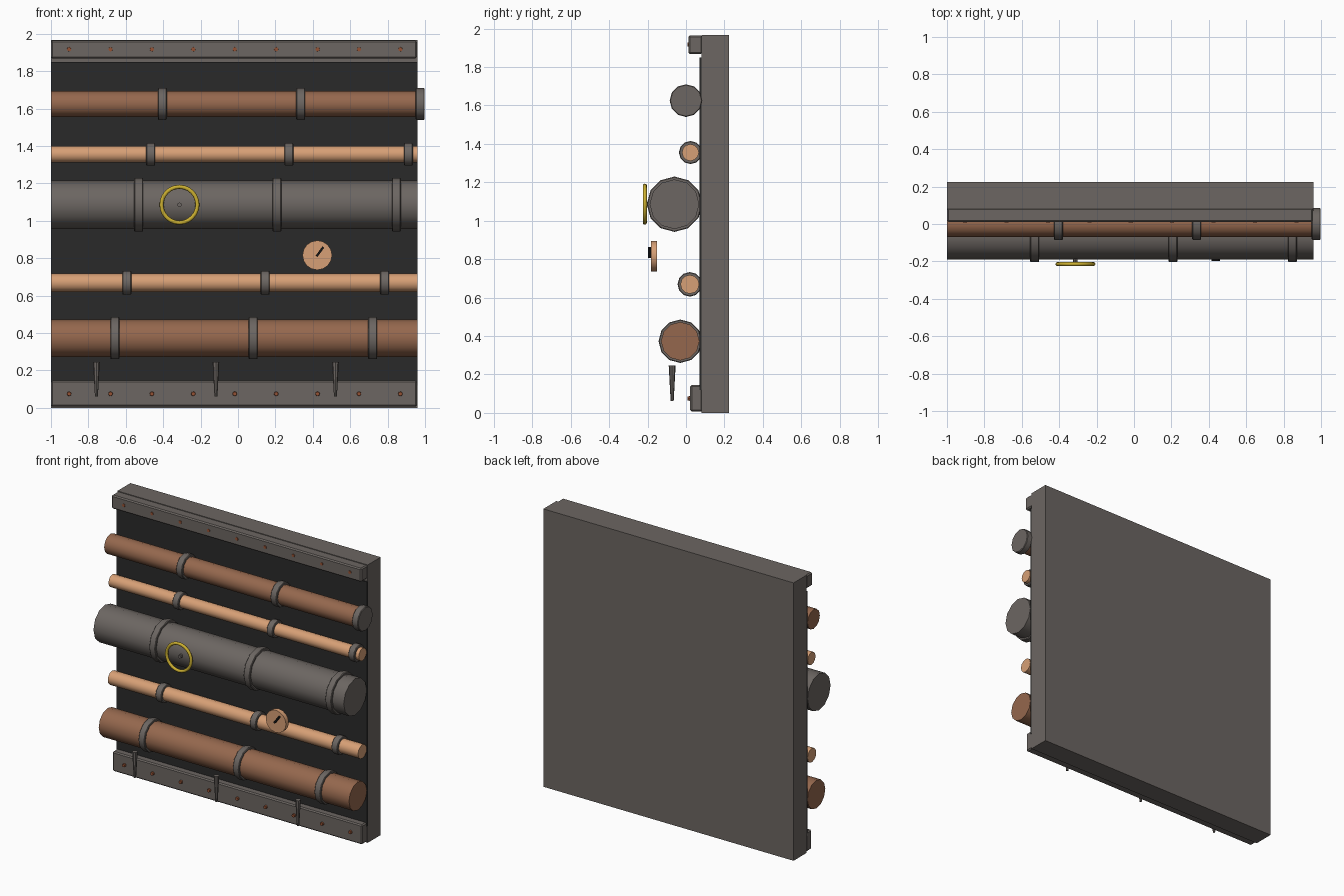
import bpy, bmesh, math
from mathutils import Matrix, Vector

if "Cube" in bpy.data.objects:
    bpy.data.objects.remove(bpy.data.objects["Cube"])


def material(name, r, g, b):
    m = bpy.data.materials.new(name)
    m.diffuse_color = (r, g, b, 1)
    m.use_nodes = True
    m.node_tree.nodes["Principled BSDF"].inputs["Base Color"].default_value = m.diffuse_color
    return m


IRON = material("warm_grey_iron", 0.150, 0.133, 0.122)
DARK = material("charcoal", 0.023, 0.023, 0.023)
BROWN = material("brown_copper", 0.300, 0.137, 0.075)
COPPER = material("light_copper", 0.68, 0.35, 0.18)
RUST = material("rust", 0.30, 0.085, 0.035)
YELLOW = material("yellow_paint", 0.60, 0.43, 0.03)
BLACK = material("black", 0.008, 0.008, 0.008)


def finish(name, bm, mat, smooth=None, bevel=0):
    bmesh.ops.recalc_face_normals(bm, faces=bm.faces)
    me = bpy.data.meshes.new(name)
    bm.to_mesh(me)
    bm.free()
    me.materials.append(mat)
    if smooth:
        me.shade_smooth()
        me.set_sharp_from_angle(angle=math.radians(smooth))
    ob = bpy.data.objects.new(name, me)
    bpy.context.collection.objects.link(ob)
    if bevel:
        mod = ob.modifiers.new("bevel", 'BEVEL')
        mod.width, mod.segments = bevel, 1
        mod.limit_method, mod.angle_limit = 'ANGLE', math.radians(60)
    return ob


def box(name, lo, hi, mat, bevel=0):
    lo, hi = Vector(lo), Vector(hi)
    bm = bmesh.new()
    bmesh.ops.create_cube(bm, size=1, matrix=Matrix.Translation((lo + hi) / 2)
                          @ Matrix.Diagonal((*(hi - lo), 1)))
    return finish(name, bm, mat, bevel=bevel)


def rod(name, a, b, r1, r2, mat, sides=12, bevel=0):
    """Cylinder or cone running from point a to point b."""
    a, b = Vector(a), Vector(b)
    rot = (b - a).to_track_quat('Z', 'Y').to_matrix().to_4x4()
    bm = bmesh.new()
    bmesh.ops.create_cone(bm, cap_ends=True, segments=sides, radius1=r1, radius2=r2,
                          depth=(b - a).length,
                          matrix=Matrix.Translation((a + b) / 2) @ rot)
    return finish(name, bm, mat, smooth=40, bevel=bevel)


def torus(name, centre, major, minor, mat, n=24, m=8):
    """Ring standing in the xz plane."""
    bm = bmesh.new()
    rings = []
    for i in range(n):
        t = math.tau * i / n
        ring = []
        for j in range(m):
            p = math.tau * j / m
            r = major + minor * math.cos(p)
            ring.append(bm.verts.new(Vector(centre) + Vector(
                (r * math.cos(t), minor * math.sin(p), r * math.sin(t)))))
        rings.append(ring)
    for i in range(n):
        for j in range(m):
            k, l = (i + 1) % n, (j + 1) % m
            bm.faces.new((rings[i][j], rings[k][j], rings[k][l], rings[i][l]))
    return finish(name, bm, mat, smooth=60)


LEFT, RIGHT = -1.0, 0.96

# Wall slab, dark recessed panel and the two riveted trims
box("wall", (LEFT, 0.08, 0), (RIGHT, 0.225, 1.967), IRON)
box("dark_panel", (LEFT, 0.07, 0.12), (RIGHT, 0.082, 1.85), DARK)
box("top_trim", (LEFT, 0.012, 1.868), (RIGHT - 0.004, 0.085, 1.964), IRON, bevel=0.008)
box("bottom_trim", (LEFT, 0.022, 0.006), (RIGHT - 0.004, 0.085, 0.145), IRON, bevel=0.008)
for i in range(9):
    x = -0.903 + 0.2214 * i
    rod("top_rivet", (x, 0.03, 1.917), (x, 0.008, 1.917), 0.013, 0.011, RUST, 8)
    rod("bottom_rivet", (x, 0.03, 0.075), (x, 0.008, 0.075), 0.013, 0.011, RUST, 8)

# Pipes with clamps: y, z, pipe radius, clamp radius, first clamp x, colour
PIPES = [
    (0.000, 1.625, 0.069, 0.085, -0.404, BROWN),
    (0.023, 1.355, 0.044, 0.060, -0.467, COPPER),
    (-0.060, 1.086, 0.129, 0.144, -0.531, IRON),
    (0.020, 0.669, 0.049, 0.064, -0.594, COPPER),
    (-0.030, 0.373, 0.100, 0.113, -0.658, BROWN),
]
for y, z, r, rc, x0, mat in PIPES:
    rod("pipe", (LEFT, y, z), (RIGHT, y, z), r, r, mat)
    for dx in (0, 0.739, 1.378):
        x = x0 + dx
        rod("pipe_clamp", (x - 0.024, y, z), (x + 0.024, y, z), rc, rc, IRON, bevel=0.004)

# Valve wheel on the large pipe
torus("valve_wheel", (-0.313, -0.214, 1.086), 0.096, 0.011, YELLOW)
rod("valve_stem", (-0.313, -0.16, 1.086), (-0.313, -0.207, 1.086), 0.012, 0.012, IRON, 8)

# Pressure gauge and its needle
rod("gauge", (0.424, -0.150, 0.816), (0.424, -0.182, 0.816), 0.079, 0.079, COPPER, 16)
needle = box("gauge_needle", (-0.031, -0.008, -0.006), (0.031, 0.012, 0.006), BLACK)
needle.location = (0.438, -0.190, 0.835)
needle.rotation_euler = (0, math.radians(-54), 0)

# Hanging tapered spikes along the bottom
for x in (-0.757, -0.118, 0.521):
    rod("spike", (x, -0.072, 0.246), (x, -0.072, 0.062), 0.018, 0.008, IRON, 8)
